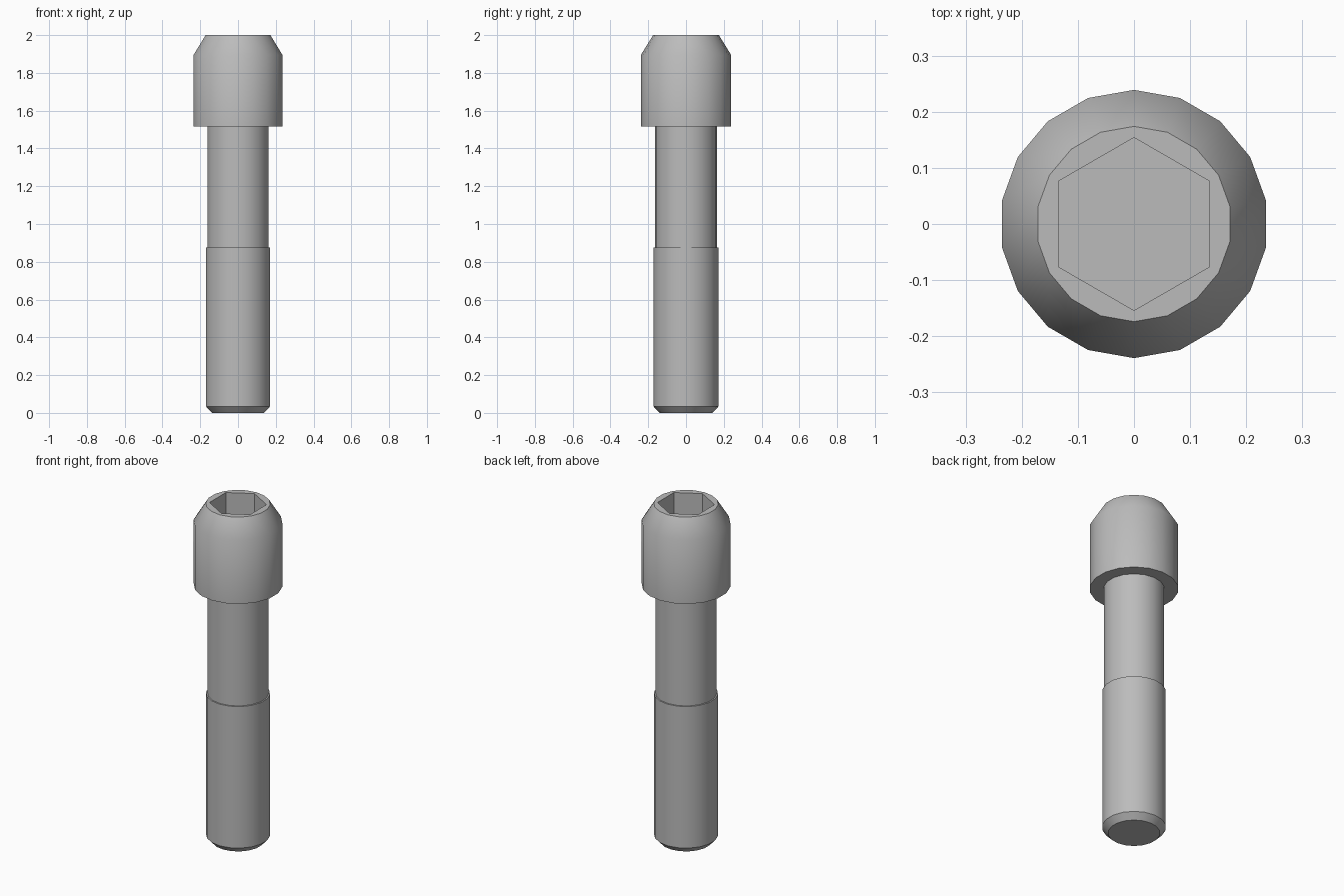
import bpy, bmesh, math

cube = bpy.data.objects.get("Cube")
if cube:
    bpy.data.objects.remove(cube, do_unlink=True)

SIDES = 18
STEEL = (0.5, 0.5, 0.5, 1.0)

steel = bpy.data.materials.new("grey steel")
steel.use_nodes = True
steel.diffuse_color = STEEL
steel.node_tree.nodes["Principled BSDF"].inputs["Base Color"].default_value = STEEL


def ring(bm, radius, z, sides):
    """Ring of vertices with the first one pointing to the back."""
    step = math.tau / sides
    return [bm.verts.new((radius * math.sin(i * step), radius * math.cos(i * step), z))
            for i in range(sides)]


def skin(bm, low, high):
    """Quads between two rings of equal size."""
    n = len(low)
    for i in range(n):
        j = (i + 1) % n
        bm.faces.new((low[i], high[i], high[j], low[j]))


def lathe(bm, profile, sides=SIDES):
    rings = [ring(bm, r, z, sides) for r, z in profile]
    for low, high in zip(rings, rings[1:]):
        skin(bm, low, high)
    return rings


def loop_edges(bm, verts):
    return [bm.edges.get((v, verts[i - 1])) for i, v in enumerate(verts)]


def finish(bm, name):
    mesh = bpy.data.meshes.new(name)
    bm.normal_update()
    bm.to_mesh(mesh)
    bm.free()
    mesh.materials.append(steel)
    obj = bpy.data.objects.new(name, mesh)
    bpy.context.collection.objects.link(obj)
    bpy.ops.object.select_all(action="DESELECT")
    obj.select_set(True)
    bpy.context.view_layer.objects.active = obj
    bpy.ops.object.shade_smooth_by_angle(angle=math.radians(35))
    return obj


# Thicker lower shaft with a chamfered tip and a small ledge on top
bm = bmesh.new()
rings = lathe(bm, [(0.14, 0), (0.173, 0.035), (0.173, 0.875), (0.165, 0.875)])
bm.faces.new(rings[0])
finish(bm, "lower_shaft")

# Slimmer plain shank
bm = bmesh.new()
lathe(bm, [(0.165, 0.875), (0.165, 1.515)])
finish(bm, "upper_shank")

# Head with a bevelled crown and a hexagonal socket
bm = bmesh.new()
rim = lathe(bm, [(0.165, 1.515), (0.239, 1.515), (0.239, 1.895), (0.174, 2.0)])[-1]
floor, mouth = lathe(bm, [(0.154, 1.76), (0.154, 2.0)], 6)
for face in {f for v in floor for f in v.link_faces}:
    face.normal_flip()
bm.faces.new(floor[::-1])
bmesh.ops.triangle_fill(bm, use_beauty=True, normal=(0, 0, 1),
                        edges=loop_edges(bm, rim) + loop_edges(bm, mouth))
finish(bm, "head")
